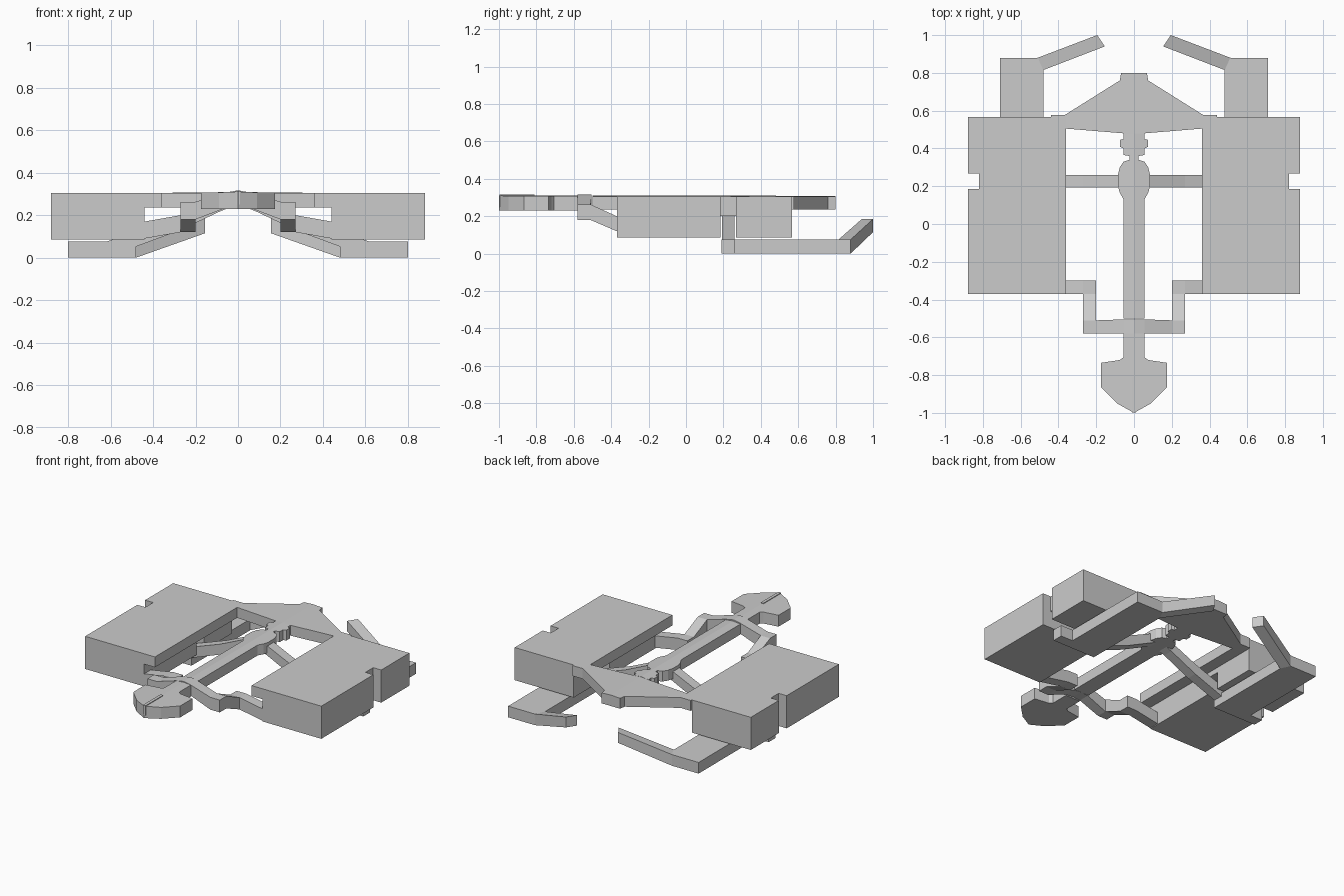
import bpy, bmesh


def obj_from(name, bm, mirror=False):
    bmesh.ops.recalc_face_normals(bm, faces=bm.faces)
    me = bpy.data.meshes.new(name)
    bm.to_mesh(me)
    bm.free()
    ob = bpy.data.objects.new(name, me)
    bpy.context.collection.objects.link(ob)
    if mirror:
        ob.modifiers.new("mirror", "MIRROR")
    return ob


def block(name, x0, x1, y0, y1, z0, z1, mirror=False):
    return prism(name, [(x0, y0), (x1, y0), (x1, y1), (x0, y1)], z0, z1, mirror)


def prism(name, pts, z0, z1, mirror=False, ridge=0.0):
    """Extruded plan outline; points on x = 0 get a raised ridge."""
    bm = bmesh.new()
    lo = [bm.verts.new((x, y, z0)) for x, y in pts]
    hi = [bm.verts.new((x, y, z1 + (ridge if x == 0 else 0))) for x, y in pts]
    n = len(pts)
    bm.faces.new(lo)
    bm.faces.new(hi)
    for i in range(n):
        j = (i + 1) % n
        if ridge and pts[i][0] == 0 and pts[j][0] == 0:
            continue  # open on the mirror plane
        bm.faces.new((lo[i], lo[j], hi[j], hi[i]))
    return obj_from(name, bm, mirror)


def ribbon(name, sections, mirror=True):
    """Bent bar through sections (ax, ay, bx, by, z bottom, z top)."""
    bm = bmesh.new()
    rings = []
    for ax, ay, bx, by, z0, z1 in sections:
        rings.append([bm.verts.new(p) for p in
                      ((ax, ay, z0), (bx, by, z0), (bx, by, z1), (ax, ay, z1))])
    for r, s in zip(rings, rings[1:]):
        for i in range(4):
            j = (i + 1) % 4
            bm.faces.new((r[i], r[j], s[j], s[i]))
    bm.faces.new(rings[0])
    bm.faces.new(rings[-1])
    return obj_from(name, bm, mirror)


# Side pods: thin inner lip, outer notch and a slot for the strut
pod = block("side_pod", 0.36, 0.88, -0.37, 0.567, 0.085, 0.305)
cuts = [(0.3, 0.44, -0.5, 0.7, 0.0, 0.235),
        (0.82, 1.0, 0.185, 0.268, 0.0, 0.4),
        (0.3, 1.0, 0.185, 0.268, -0.1, 0.2)]
for c in cuts:
    cutter = block("cutter", *c)
    cutter.hide_render = True
    mod = pod.modifiers.new("cut", "BOOLEAN")
    mod.object = cutter
    mod.solver = "EXACT"
    bpy.context.view_layer.objects.active = pod
    bpy.ops.object.modifier_apply(modifier=mod.name)
    bpy.data.objects.remove(cutter)
pod.modifiers.new("mirror", "MIRROR")

# Rear roof plate joining the pods
prism("rear_plate", [(0, 0.48), (0.055, 0.48), (0.36, 0.505), (0.36, 0.567),
                     (0.44, 0.567), (0.44, 0.578), (0.365, 0.578),
                     (0.075, 0.76), (0.068, 0.80), (0, 0.80)],
      0.235, 0.305, True, 0.004)

# Central spine with rounded hub and stepped coupling
prism("spine", [(0, -0.50), (0.055, -0.50), (0.055, 0.13), (0.075, 0.165),
                (0.085, 0.20), (0.085, 0.26), (0.075, 0.30), (0.055, 0.33),
                (0.025, 0.34), (0.025, 0.36), (0.055, 0.365), (0.055, 0.40),
                (0.075, 0.41), (0.075, 0.445), (0.055, 0.45), (0.055, 0.48),
                (0, 0.48)], 0.235, 0.305, True, 0.006)

# Nose and neck
prism("nose", [(0, -1.0), (0.09, -0.95), (0.175, -0.865), (0.175, -0.735),
               (0.075, -0.72), (0.055, -0.705), (0.055, -0.58), (0, -0.58)],
      0.23, 0.307, True, 0.004)
block("nose_ridge", -0.01, 0.01, -0.998, -0.81, 0.25, 0.315)

# Front arms: out from the neck, down and back, then into the pods
ribbon("front_arm_yoke", [(0, -0.58, 0, -0.505, 0.24, 0.317),
                          (0.055, -0.58, 0.055, -0.505, 0.235, 0.307),
                          (0.20, -0.58, 0.20, -0.51, 0.18, 0.263),
                          (0.27, -0.58, 0.27, -0.51, 0.18, 0.263)])
ribbon("front_arm_drop", [(0.20, -0.51, 0.27, -0.51, 0.18, 0.263),
                          (0.20, -0.37, 0.27, -0.37, 0.12, 0.2),
                          (0.20, -0.30, 0.27, -0.30, 0.12, 0.2)])
ribbon("front_arm_root", [(0.27, -0.37, 0.27, -0.30, 0.12, 0.2),
                          (0.44, -0.37, 0.44, -0.30, 0.09, 0.17)])

# Struts from the hub down through the pods
ribbon("strut", [(0.04, 0.192, 0.04, 0.26, 0.235, 0.303),
                 (0.08, 0.192, 0.08, 0.26, 0.22, 0.285),
                 (0.27, 0.192, 0.27, 0.26, 0.13, 0.2),
                 (0.62, 0.192, 0.62, 0.26, 0.0, 0.075),
                 (0.80, 0.192, 0.80, 0.26, 0.0, 0.075)])

# Skids with upswept, inward-bent tails
prism("skid_rail", [(0.48, 0.19), (0.80, 0.19), (0.80, 0.262), (0.71, 0.262),
                    (0.71, 0.88), (0.51, 0.88), (0.48, 0.815)],
      0.0, 0.075, True)
ribbon("skid_tail", [(0.51, 0.88, 0.48, 0.815, 0.0, 0.075),
                     (0.195, 1.0, 0.155, 0.94, 0.115, 0.185)])
